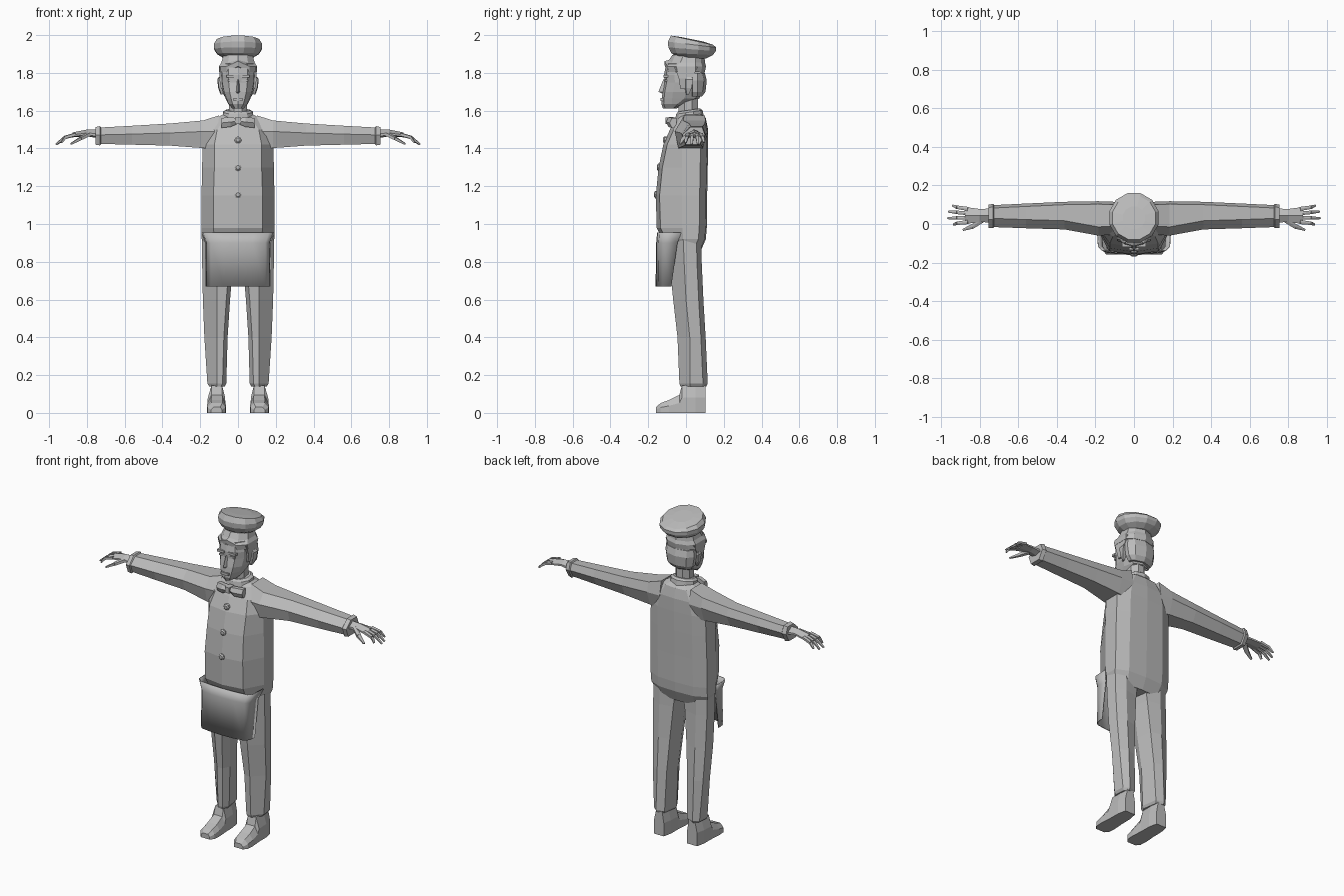
import bpy, bmesh, math
from mathutils import Vector

cloth = bpy.data.materials.new("plain_grey")
cloth.diffuse_color = (0.5, 0.5, 0.5, 1)


def finish(name, bm, mirror=False):
    bmesh.ops.recalc_face_normals(bm, faces=bm.faces)
    me = bpy.data.meshes.new(name)
    bm.to_mesh(me)
    bm.free()
    me.materials.append(cloth)
    ob = bpy.data.objects.new(name, me)
    bpy.context.collection.objects.link(ob)
    if mirror:
        ob.modifiers.new("mirror", 'MIRROR').use_mirror_merge = False
    return ob


def loft(name, rings, mirror=False):
    """Skin a closed tube through equal-length rings of points."""
    bm = bmesh.new()
    vs = [[bm.verts.new(p) for p in r] for r in rings]
    n = len(vs[0])
    for a, b in zip(vs, vs[1:]):
        for i in range(n):
            j = (i + 1) % n
            bm.faces.new((a[i], a[j], b[j], b[i]))
    bm.faces.new(vs[0])
    bm.faces.new(vs[-1])
    return finish(name, bm, mirror)


def sym(half, z):
    """Full ring from the right half; first and last points lie on x = 0."""
    full = half + [(-x, y) for x, y in half[-2:0:-1]]
    return [(x, y, z) for x, y in full]


def oval(rx, ry, cy, z, n=10, tilt=0):
    out = []
    for i in range(n):
        a = 2 * math.pi * (i + 0.5) / n
        y = ry * math.sin(a)
        out.append((rx * math.cos(a), cy + y, z - tilt * y))
    return out


def bar(name, p, q, a, b, mirror=False):
    """Tapered bar from p to q; a and b are (width, thickness) at the ends."""
    p, q = Vector(p), Vector(q)
    d = (q - p).normalized()
    side = d.cross(Vector((0, 0, 1))).normalized()
    up = side.cross(d)
    ring = lambda c, s: [c + side * u * s[0] + up * v * s[1]
                         for u, v in ((-.5, -.35), (0, -.5), (.5, -.35), (.5, .35), (0, .5), (-.5, .35))]
    return loft(name, [ring(p, a), ring(q, b)], mirror)


def box(name, x, y, z, mirror=False):
    return loft(name, [[(x[0], y[0], h), (x[1], y[0], h), (x[1], y[1], h), (x[0], y[1], h)] for h in z], mirror)


# Jacket: height, half width, front ridge, front corner x, side front y, back y
rows = [(.85, .17, -.09, .11, -.01, .075), (.92, .192, -.125, .125, -.015, .105),
        (.98, .193, -.155, .13, -.02, .11), (1.15, .193, -.16, .13, -.02, .112),
        (1.30, .19, -.145, .125, -.02, .115), (1.42, .187, -.12, .125, -.02, .117),
        (1.50, .165, -.085, .11, -.02, .117), (1.56, .115, -.055, .07, -.01, .105),
        (1.585, .07, -.035, .045, 0, .08)]
loft("jacket", [sym([(0, f), (c, f + .02), (w, s), (w, b - .04), (w * .62, b - .006), (0, b)], z)
                for z, w, f, c, s, b in rows])

# Apron skirt: thin smooth wrap
bm = bmesh.new()
cols = []
for z, w, f, s in ((.67, .168, -.158, -.078), (.90, .168, -.155, -.045), (.955, .19, -.15, -.025)):
    half = [(w, s), (w * .97, f + .035), (w * .85, f + .012), (w * .45, f + .003)]
    pts = half + [(0, f)] + [(-x, y) for x, y in half[::-1]]
    cols.append([bm.verts.new((x, y, z)) for x, y in pts])
for a, b in zip(cols, cols[1:]):
    for i in range(len(a) - 1):
        bm.faces.new((a[i], a[i + 1], b[i + 1], b[i])).smooth = True
apron = finish("apron", bm)
th = apron.modifiers.new("thickness", 'SOLIDIFY')
th.thickness = .006
th.offset = 0

# Trouser legs: height, inner x, outer x, front y, side edge y, back y
legs = [(.14, .07, .152, -.03, .022, .108), (.155, .062, .162, -.035, .022, .115),
        (.40, .055, .178, -.045, .02, .104), (.60, .042, .186, -.068, 0, .092),
        (.80, .025, .19, -.088, -.01, .083), (.93, .008, .19, -.10, -.015, .08)]
loft("trouser_leg", [[(i, s - .02, z), (i + .02, f, z), (.112, f, z), (o, s, z),
                      (o - .006, b - .025, z), (.125, b, z), (i + .015, b - .015, z)]
                     for z, i, o, f, s, b in legs], True)

# Shoes: cross sections from heel to toe (y, half width, top)
loft("shoe", [[(.114 - w, y, 0), (.114 + w, y, 0), (.114 + w, y, t * .55),
               (.112 + w * .6, y, t), (.112 - w * .6, y, t), (.114 - w, y, t * .55)]
              for y, w, t in ((.103, .034, .15), (.05, .045, .15), (-.022, .046, .145),
                              (-.035, .047, .095), (-.09, .051, .068),
                              (-.135, .048, .052), (-.158, .03, .03))], True)

# Sleeves: x, front y, back y, bottom, middle, top
arm = [(.10, -.055, .115, 1.39, 1.49, 1.575), (.185, -.06, .118, 1.402, 1.49, 1.548),
       (.36, -.028, .115, 1.415, 1.482, 1.532), (.56, -.022, .106, 1.42, 1.476, 1.52),
       (.725, -.016, .098, 1.424, 1.472, 1.511), (.73, -.022, .104, 1.416, 1.472, 1.518),
       (.755, -.02, .10, 1.42, 1.472, 1.513)]
loft("sleeve", [[(x, b - .015, t), (x, f + .045, t), (x, f, m), (x, f + .02, lo),
                 (x, b - .03, lo), (x, b, m)] for x, f, b, lo, m, t in arm], True)

# Hands with fingers and thumb
loft("palm", [[(x, a, z), (x, (a + b) / 2, z + t), (x, b, z), (x, b, z - t * .6),
               (x, (a + b) / 2, z - t), (x, a, z - t * .6)]
              for x, a, b, z, t in ((.74, .008, .08, 1.478, .024), (.80, .01, .078, 1.482, .018),
                                    (.875, .0, .088, 1.472, .013))], True)
for k, (y0, y1, tip, tz) in enumerate(((.078, .095, .94, 1.432), (.056, .064, .96, 1.421),
                                       (.033, .03, .965, 1.421), (.01, -.002, .935, 1.43))):
    mid = (.915, (y0 + y1) / 2, 1.459)
    bar("finger_base_%d" % k, (.86, y0, 1.474), mid, (.021, .02), (.018, .018), True)
    bar("finger_tip_%d" % k, mid, (tip, y1, tz), (.018, .018), (.01, .009), True)
bar("thumb_base", (.79, .02, 1.475), (.835, -.012, 1.452), (.03, .024), (.024, .02), True)
bar("thumb_tip", (.835, -.012, 1.452), (.885, -.03, 1.424), (.024, .02), (.011, .01), True)

# Neck and standing collar
loft("neck", [oval(.052, .055, .012, z, 8) for z in (1.54, 1.69)])
loft("collar", [oval(.09, .078, .02, 1.55), oval(.082, .07, .018, 1.592, tilt=-.15),
                oval(.066, .058, .016, 1.603, tilt=-.15)])

# Head: height, half width, front y, back y
head = [(1.612, .03, -.122, -.05), (1.635, .052, -.13, .0), (1.665, .066, -.128, .07),
        (1.70, .08, -.124, .09), (1.75, .09, -.114, .105), (1.79, .092, -.116, .1),
        (1.85, .088, -.105, .09)]
loft("head", [sym([(0, f), (w * .55, f + .012), (w * .92, f + .055), (w, (f + b) / 2 + .02),
                   (w * .75, b - .02), (0, b)], z) for z, w, f, b in head])

# Face details
loft("nose", [[(-w, -.10, z), (0, y, z), (w, -.10, z)]
              for z, w, y in ((1.69, .014, -.125), (1.70, .018, -.146), (1.765, .009, -.12))])
box("brow", (.014, .062), (-.118, -.095), (1.776, 1.79), True)
box("eye", (.018, .052), (-.112, -.095), (1.754, 1.766), True)
box("lips", (-.025, .025), (-.134, -.11), (1.652, 1.666))

# Hair at the back and sideburns, with ears
loft("back_hair", [sym([(0, .02), (w, .035), (w, .06), (w * .7, b - .015), (0, b)], z)
                   for z, w, b in ((1.675, .07, .085), (1.70, .088, .103),
                                   (1.76, .098, .11), (1.80, .094, .1))])
loft("sideburn", [[(.075, y0, z), (o, y0, z), (o, y1, z), (.075, y1, z)]
                  for z, o, y0, y1 in ((1.715, .09, -.03, -.005), (1.77, .099, -.038, .03),
                                       (1.83, .098, -.06, .06))], True)
loft("ear", [[(.082, y0, z), (o, y0 + .005, z), (o + .004, y1, z), (.082, y1, z)]
             for z, o, y0, y1 in ((1.685, .088, .0, .015), (1.72, .101, -.006, .03),
                                  (1.765, .106, -.006, .038), (1.778, .098, .0, .03))], True)

# Cook's hat: band with a raised front point, then a puffed crown
band = [sym([(0, f), (w * .6, f + .015), (w, f + .06), (w, .05), (w * .7, b - .02), (0, b)], z)
        for z, w, f, b in ((1.805, .1, -.105, .1), (1.835, .1, -.112, .106),
                           (1.855, .088, -.09, .1), (1.895, .077, -.072, .098))]
band[0][0] = (0, -.112, 1.835)
band[1][0] = (0, -.115, 1.862)
band[2][0] = (0, -.09, 1.868)
loft("hat_band", band)
loft("hat_crown", [oval(r, r, .032, z, 12, t) for r, z, t in
                   ((.078, 1.878, .02), (.114, 1.900, .05), (.13, 1.925, .08),
                    (.132, 1.95, .12), (.116, 1.973, .22), (.06, 1.978, .2))])

# Bow tie: two flared wings and a knot
loft("bow_wing", [[(x, y, c - h), (x, y - .012, c), (x, y, c + h), (x, y + .025, c + h), (x, y + .025, c - h)]
                  for x, y, c, h in ((.0, -.088, 1.545, .014), (.04, -.093, 1.54, .026),
                                     (.088, -.075, 1.535, .026))], True)
box("bow_knot", (-.015, .015), (-.108, -.06), (1.53, 1.565))

# Buttons: low domes down the front
for k, (z, y) in enumerate(((1.445, -.112), (1.30, -.145), (1.155, -.16))):
    loft("button_%d" % k, [[(r * math.cos(a * math.pi / 4), y - d, z + r * math.sin(a * math.pi / 4))
                            for a in range(8)] for r, d in ((.019, -.012), (.019, .003), (.011, .009))])
